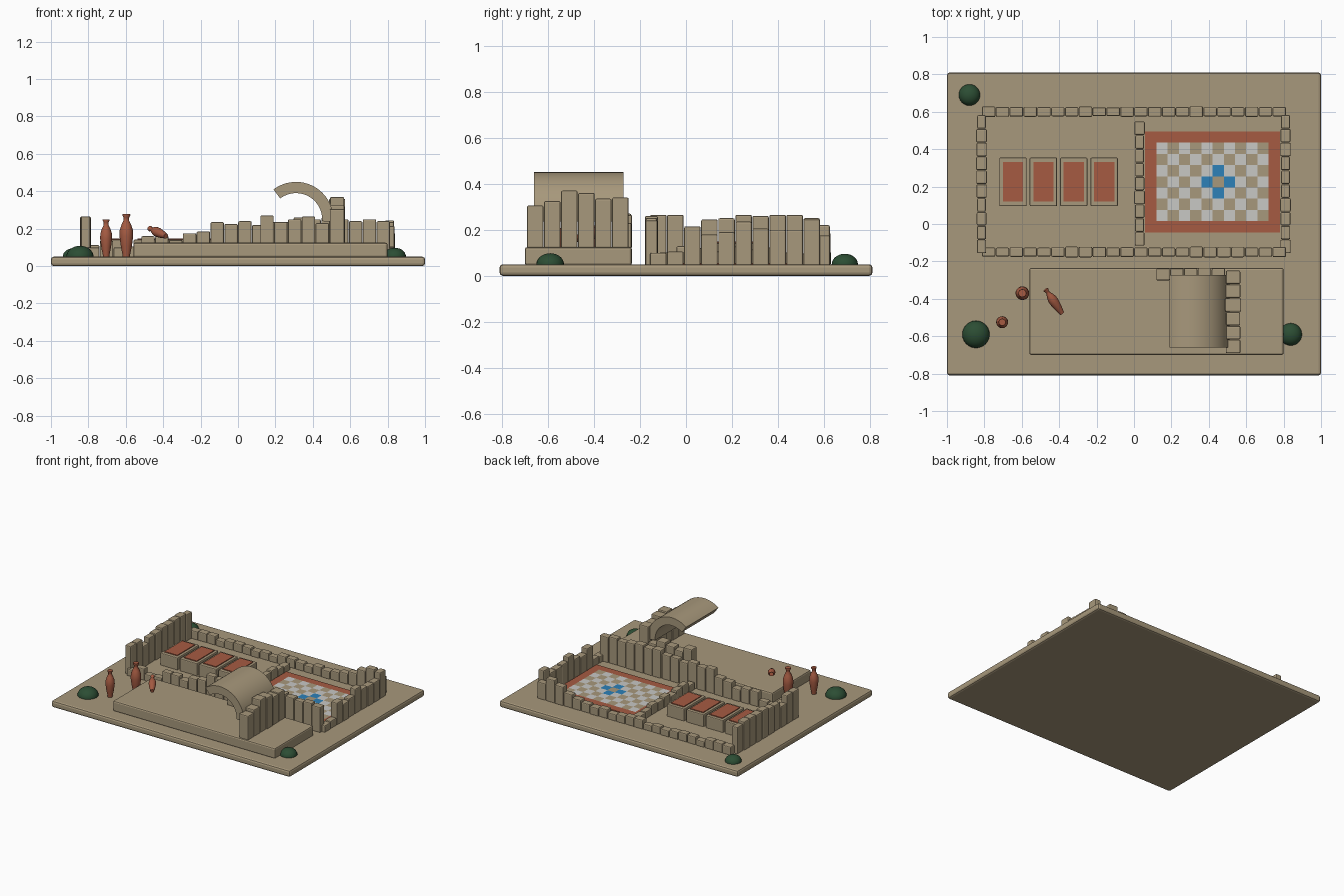
import bpy, bmesh, math, random
from mathutils import Vector, Matrix

random.seed(4)
cube = bpy.data.objects.get("Cube")
if cube:
    bpy.data.objects.remove(cube, do_unlink=True)


def material(name, rgb):
    m = bpy.data.materials.new(name)
    m.use_nodes = True
    m.diffuse_color = (*rgb, 1)
    m.node_tree.nodes["Principled BSDF"].inputs["Base Color"].default_value = (*rgb, 1)
    return m


SAND = material("sandstone", (0.39, 0.315, 0.2))
CLAY = material("terracotta", (0.38, 0.105, 0.055))
MARBLE = material("pale marble", (0.58, 0.58, 0.56))
BLUE = material("blue tile", (0.026, 0.22, 0.48))
GREEN = material("bush green", (0.025, 0.075, 0.034))


def finish(bm, name, mats, bevel=0, smooth=False):
    mesh = bpy.data.meshes.new(name)
    bmesh.ops.recalc_face_normals(bm, faces=bm.faces)
    bm.to_mesh(mesh)
    bm.free()
    ob = bpy.data.objects.new(name, mesh)
    bpy.context.scene.collection.objects.link(ob)
    for m in mats:
        mesh.materials.append(m)
    if bevel:
        mod = ob.modifiers.new("Worn edges", "BEVEL")
        mod.width = bevel
        mod.segments = 2
    if smooth:
        bpy.ops.object.select_all(action="DESELECT")
        ob.select_set(True)
        bpy.context.view_layer.objects.active = ob
        bpy.ops.object.shade_smooth_by_angle(angle=math.radians(40))
    return ob


def add_box(bm, x0, x1, y0, y1, z0, z1):
    size = Matrix.Diagonal((x1 - x0, y1 - y0, z1 - z0, 1))
    mid = Matrix.Translation(((x0 + x1) / 2, (y0 + y1) / 2, (z0 + z1) / 2))
    return bmesh.ops.create_cube(bm, size=1, matrix=mid @ size)["verts"]


def box(name, *bounds, mat=SAND, bevel=0.0):
    bm = bmesh.new()
    add_box(bm, *bounds)
    return finish(bm, name, [mat], bevel)


# Row of upright stones; tops is a list of top heights along the row
def stone_row(name, start, axis, tops, pitch=0.074, depth=0.052, z0=0.045):
    bm = bmesh.new()
    for i, top in enumerate(tops):
        x, y = start
        half_w, half_d = pitch * 0.485, depth / 2 + random.uniform(-0.003, 0.003)
        if axis == "x":
            x += i * pitch
            hx, hy = half_w, half_d
        else:
            y += i * pitch
            hx, hy = half_d, half_w
        add_box(bm, x - hx, x + hx, y - hy, y + hy, z0, top)
    return finish(bm, name, [SAND], 0.007)


# Ground slab and raised platform
box("ground_slab", -1, 1, -0.81, 0.81, 0, 0.05, bevel=0.014)
box("raised_platform", -0.56, 0.80, -0.70, -0.235, 0.045, 0.125, bevel=0.011)

# Ruined walls around the two rooms
stone_row("front_wall", (-0.777, -0.15), "x",
          [.10, .135, .10, .105, .16, .16, .14, .175, .185, .235, .225,
           .24, .22, .235, .235, .26, .25, .26, .25, .24, .25, .24])
stone_row("back_wall", (-0.777, 0.6), "x",
          [random.uniform(0.09, 0.12) for i in range(17)] + [.13, .15, .19, .22, .175])
stone_row("left_side_wall", (0.81, -0.12), "y",
          [.10, .105, .215, .18, .19, .235, .205, .20, .20, .245])
stone_row("right_side_wall", (-0.815, -0.12), "y",
          [.265, .265, .21, .245, .25, .265, .26, .265, .265, .25])
stone_row("dividing_wall", (0.03, -0.08), "y",
          [random.uniform(0.09, 0.13) for i in range(9)])

# Stones on the platform that carry the vault
stone_row("vault_side_wall", (0.53, -0.655), "y",
          [.305, .325, .37, .36, .335, .34], depth=0.08, z0=0.12)
stone_row("vault_end_wall", (0.155, -0.27), "x",
          [.27, .235, .25, .265, .23], depth=0.07, z0=0.12)

# Broken barrel vault
bm = bmesh.new()
steps = 24
angles = [math.radians(-4 + 131 * i / steps) for i in range(steps + 1)]
outline = [(0.2, a) for a in angles] + [(0.14, a) for a in reversed(angles)]
ring = [bm.verts.new((0.31 + r * math.cos(a), -0.66, 0.25 + r * math.sin(a)))
        for r, a in outline]
face = bm.faces.new(ring)
out = bmesh.ops.extrude_face_region(bm, geom=[face])["geom"]
bmesh.ops.translate(bm, vec=(0, 0.388, 0),
                    verts=[v for v in out if isinstance(v, bmesh.types.BMVert)])
finish(bm, "broken_vault", [SAND], smooth=True)

# Mosaic floor: red border, chequered field, blue cross
bm = bmesh.new()
cols, rows, cell = 12, 9, 0.06
bmesh.ops.create_grid(bm, x_segments=cols, y_segments=rows, size=0.5,
                      matrix=Matrix.Translation((0.42, 0.225, 0.056))
                      @ Matrix.Diagonal((cols * cell, rows * cell, 1, 1)))
for f in bm.faces:
    c = f.calc_center_median()
    i = int((c.x - 0.06) / cell)
    j = int((c.y + 0.045) / cell)
    cross = abs(i - 6) + abs(j - 4)
    if i in (0, cols - 1) or j in (0, rows - 1):
        f.material_index = 1
    elif cross == 1:
        f.material_index = 3
    elif cross and (i + j) % 2 == 0:
        f.material_index = 2
border = [e for e in bm.edges if e.is_boundary]
skirt = bmesh.ops.extrude_edge_only(bm, edges=border)["geom"]
for g in skirt:
    if isinstance(g, bmesh.types.BMVert):
        g.co.z -= 0.007
    elif isinstance(g, bmesh.types.BMFace):
        g.material_index = 1
finish(bm, "mosaic_floor", [SAND, CLAY, MARBLE, BLUE])

# Four stone benches with red tops
for k in range(4):
    x = -0.647 + k * 0.1625
    box(f"bench_{k + 1}", x - 0.073, x + 0.073, 0.095, 0.355, 0.045, 0.142, bevel=0.006)
    box(f"bench_top_{k + 1}", x - 0.054, x + 0.054, 0.12, 0.332, 0.14, 0.148, mat=CLAY)


# Lathed clay jars standing or lying along a given direction
def jar(name, foot, direction, height):
    profile = [(0, 0), (.085, 0), (.09, .05), (.13, .25), (.16, .48), (.155, .62),
               (.11, .76), (.065, .85), (.065, .92), (.095, .97), (.09, 1), (0, 1)]
    bm = bmesh.new()
    verts = [bm.verts.new((r * height, 0, z * height)) for r, z in profile]
    edges = [bm.edges.new(pair) for pair in zip(verts, verts[1:])]
    bmesh.ops.spin(bm, geom=verts + edges, cent=(0, 0, 0), axis=(0, 0, 1),
                   angle=math.tau, steps=20)
    bmesh.ops.remove_doubles(bm, verts=bm.verts, dist=0.0002)
    ob = finish(bm, name, [CLAY], smooth=True)
    ob.location = foot
    ob.rotation_euler = Vector(direction).to_track_quat("Z", "Y").to_euler()


jar("small_jar", (-0.705, -0.525, 0.05), (0, 0, 1), 0.2)
jar("large_jar", (-0.597, -0.37, 0.05), (0, 0, 1), 0.228)
jar("fallen_jar", (-0.385, -0.478, 0.16), (-0.085, 0.125, 0.04), 0.16)

# Low round bushes
for name, x, y, r in (("back_bush", -0.88, 0.69, 0.057),
                      ("front_right_bush", -0.845, -0.59, 0.073),
                      ("front_left_bush", 0.838, -0.59, 0.06)):
    bm = bmesh.new()
    bmesh.ops.create_uvsphere(bm, u_segments=24, v_segments=14, radius=r)
    bmesh.ops.scale(bm, vec=(1, 1, 0.8), verts=bm.verts)
    bmesh.ops.bisect_plane(bm, geom=bm.verts[:] + bm.edges[:] + bm.faces[:],
                           plane_co=(0, 0, -0.005), plane_no=(0, 0, -1), clear_outer=True)
    ob = finish(bm, name, [GREEN], smooth=True)
    ob.location = (x, y, 0.05)
